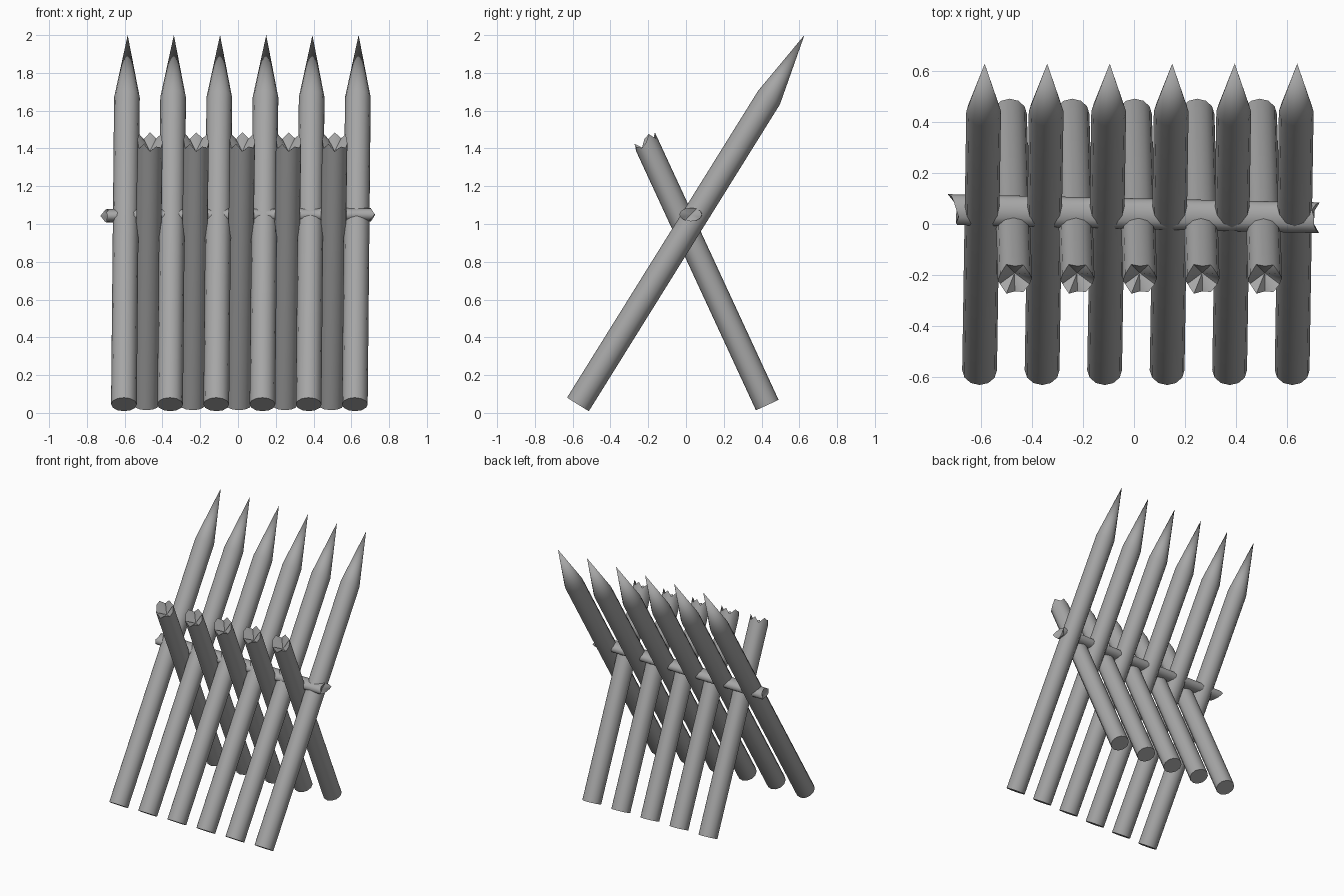
import bpy, bmesh, math
from mathutils import Vector

cube = bpy.data.objects.get("Cube")
if cube:
    bpy.data.objects.remove(cube, do_unlink=True)

wood = bpy.data.materials.new("grey_wood")
wood.use_nodes = True
grey = (0.38, 0.38, 0.38, 1)
wood.diffuse_color = grey
wood.node_tree.nodes["Principled BSDF"].inputs["Base Color"].default_value = grey


def ring(bm, centre, side, up, along=None, jag=None, sides=12):
    """Ring of vertices; jag gives an offset along the log per vertex."""
    verts = []
    for i in range(sides):
        a = 2 * math.pi * i / sides
        p = centre + side * math.cos(a) + up * math.sin(a)
        if jag:
            p += along * jag[i % len(jag)]
        verts.append(bm.verts.new(p))
    return verts


def bridge(bm, a, b):
    n = len(a)
    for i in range(n):
        bm.faces.new((a[i], a[(i + 1) % n], b[(i + 1) % n], b[i]))


def fan(bm, loop, point):
    tip = bm.verts.new(point)
    for i in range(len(loop)):
        bm.faces.new((loop[i], loop[(i + 1) % len(loop)], tip))


def finish(bm, name):
    bmesh.ops.recalc_face_normals(bm, faces=bm.faces[:])
    mesh = bpy.data.meshes.new(name)
    bm.to_mesh(mesh)
    bm.free()
    mesh.materials.append(wood)
    obj = bpy.data.objects.new(name, mesh)
    bpy.context.collection.objects.link(obj)
    bpy.ops.object.select_all(action='DESELECT')
    obj.select_set(True)
    bpy.context.view_layer.objects.active = obj
    bpy.ops.object.shade_smooth_by_angle(angle=math.radians(50))


def frame(start, end, r_side, r_up):
    along = (end - start).normalized()
    ref = Vector((0, 0, 1)) if abs(along.x) > 0.9 else Vector((1, 0, 0))
    side = (ref - along * ref.dot(along)).normalized()
    return along, side * r_side, along.cross(side) * r_up


def sharp_stake(name, x):
    base, neck = Vector((x, -0.572, 0.045)), Vector((x + 0.016, 0.44, 1.67))
    along, side, up = frame(base, neck, 0.068, 0.068)
    bm = bmesh.new()
    low, high = ring(bm, base, side, up), ring(bm, neck, side, up)
    bm.faces.new(low)
    bridge(bm, low, high)
    fan(bm, high, Vector((x + 0.02, 0.627, 2.0)))
    finish(bm, name)


def broken_log(name, base, top, r_side, r_up, jag_top, sink, jag_base=None):
    """Log with a splintered, hollowed top and a flat or splintered base."""
    along, side, up = frame(base, top, r_side, r_up)
    bm = bmesh.new()
    low = ring(bm, base, side, up, along, jag_base)
    high = ring(bm, top, side, up, along, jag_top)
    bridge(bm, low, high)
    fan(bm, high, top - along * sink)
    if jag_base:
        fan(bm, low, base + along * sink)
    else:
        bm.faces.new(low)
    finish(bm, name)


# Row of long sharpened stakes leaning back
for i in range(6):
    sharp_stake(f"sharp_stake_{i + 1}", -0.604 + 0.2445 * i)

# Row of shorter broken stakes leaning forward
splinters = [0.0, 0.035, 0.0, 0.03, -0.005, 0.035, 0.02, -0.02, 0.02, -0.02, 0.005, -0.015]
for i in range(5):
    x = -0.486 + 0.2445 * i
    broken_log(f"broken_stake_{i + 1}", Vector((x, 0.43, 0.042)),
               Vector((x + 0.02, -0.212, 1.43)), 0.067, 0.066, splinters, 0.05)

# Flattened crossbar with splintered ends
broken_log("crossbar", Vector((-0.695, 0.056, 1.043)), Vector((0.705, 0.025, 1.05)),
           0.036, 0.06, [0.0, 0.0, 0.01, 0.02, 0.005, -0.01], 0.015,
           [0.0, 0.01, 0.0, 0.005, 0.0, 0.0, 0.0, -0.01, -0.02, -0.035, -0.02, -0.01])
